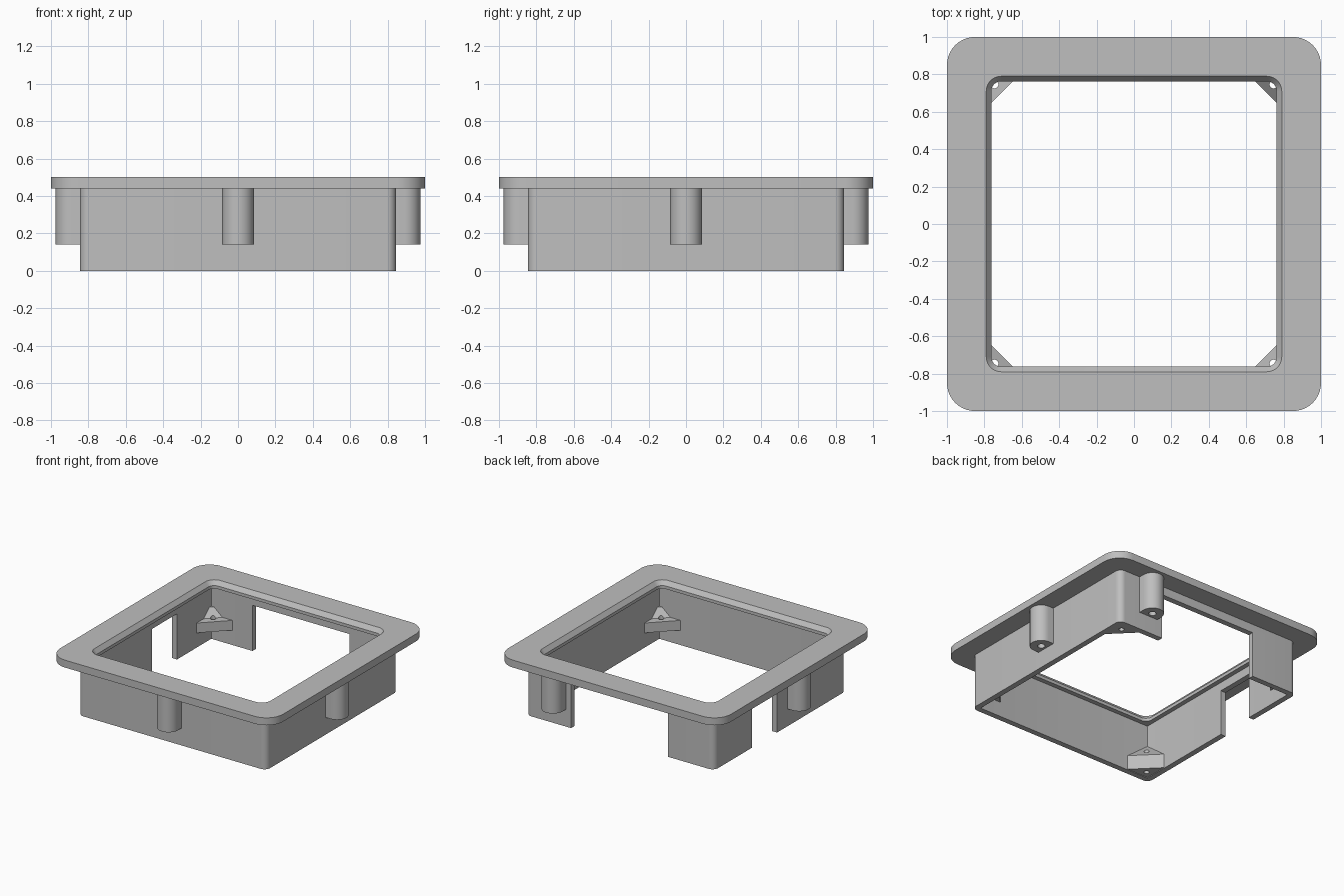
import bpy, bmesh
from math import cos, sin, pi, radians
from mathutils import Matrix

if "Cube" in bpy.data.objects:
    bpy.data.objects.remove(bpy.data.objects["Cube"], do_unlink=True)

grey = bpy.data.materials.new("plain_grey")
grey.use_nodes = True
GREY = (0.52, 0.52, 0.52, 1)
grey.diffuse_color = GREY
grey.node_tree.nodes["Principled BSDF"].inputs["Base Color"].default_value = GREY


def finish(name, bm, smooth=True):
    bmesh.ops.recalc_face_normals(bm, faces=bm.faces)
    mesh = bpy.data.meshes.new(name)
    bm.to_mesh(mesh)
    bm.free()
    mesh.materials.append(grey)
    obj = bpy.data.objects.new(name, mesh)
    bpy.context.collection.objects.link(obj)
    if smooth:
        shade(obj)
    return obj


def select(obj):
    bpy.ops.object.select_all(action='DESELECT')
    obj.select_set(True)
    bpy.context.view_layer.objects.active = obj


def shade(obj):
    select(obj)
    bpy.ops.object.shade_smooth_by_angle(angle=radians(30))


def rounded_square(half, radius, steps=10):
    points = []
    for corner in range(4):
        mid = pi / 4 + corner * pi / 2
        cx = (half - radius) * (1 if cos(mid) > 0 else -1)
        cy = (half - radius) * (1 if sin(mid) > 0 else -1)
        for i in range(steps + 1):
            a = corner * pi / 2 + i / steps * pi / 2
            points.append((cx + radius * cos(a), cy + radius * sin(a)))
    return points


def square_ring(name, section):
    """Sweep a closed section of (half width, corner radius, z) around a square."""
    bm = bmesh.new()
    loops = [[bm.verts.new((x, y, z)) for x, y in rounded_square(h, r)]
             for h, r, z in section]
    for k, a in enumerate(loops):
        b = loops[(k + 1) % len(loops)]
        for i in range(len(a)):
            j = (i + 1) % len(a)
            bm.faces.new((a[i], a[j], b[j], b[i]))
    return finish(name, bm)


def prism(name, points, z0, z1, smooth=False):
    bm = bmesh.new()
    low = [bm.verts.new((x, y, z0)) for x, y in points]
    high = [bm.verts.new((x, y, z1)) for x, y in points]
    bm.faces.new(low)
    bm.faces.new(high)
    for i in range(len(points)):
        j = (i + 1) % len(points)
        bm.faces.new((low[i], low[j], high[j], high[i]))
    return finish(name, bm, smooth)


def box(name, x0, x1, y0, y1, z0, z1):
    return prism(name, [(x0, y0), (x1, y0), (x1, y1), (x0, y1)], z0, z1)


def rod(name, x, y, radius, z0, z1):
    circle = [(x + radius * cos(i * pi / 12), y + radius * sin(i * pi / 12))
              for i in range(24)]
    return prism(name, circle, z0, z1)


def cut(obj, cutter):
    cutter.hide_render = True
    mod = obj.modifiers.new("cut", 'BOOLEAN')
    mod.operation = 'DIFFERENCE'
    mod.solver = 'EXACT'
    mod.object = cutter
    select(obj)
    bpy.ops.object.modifier_apply(modifier=mod.name)
    bpy.data.objects.remove(cutter, do_unlink=True)


# Flange with a chamfered opening
square_ring("flange", [(1, 0.15, 0.44), (1, 0.15, 0.5), (0.79, 0.08, 0.5),
                       (0.763, 0.053, 0.465), (0.763, 0.053, 0.44)])

# Skirt wall with notches in the back and the -x side
OUTER, INNER = 0.845, 0.8
wall = square_ring("skirt_wall", [(OUTER, 0.05, 0), (OUTER, 0.05, 0.45),
                                  (INNER, 0.002, 0.45), (INNER, 0.002, 0)])
cut(wall, box("back_notch", -0.43, 0.44, 0.7, 0.95, -0.1, 0.37))
cut(wall, box("side_notch", -0.95, -0.7, 0.04, 0.36, -0.1, 0.37))
shade(wall)

# Screw posts: half round outside, flat sides running into the wall
RADIUS, CENTRE = 0.085, 0.89
for name, turn, shift in (("front_post", 0, 0), ("right_post", 1, 0),
                          ("back_post", 2, -0.57), ("left_post", 3, 0.18)):
    outline = [(RADIUS * cos(a), -CENTRE + RADIUS * sin(a))
               for a in (pi + i * pi / 16 for i in range(17))]
    outline += [(RADIUS, -0.82), (-RADIUS, -0.82)]
    post = prism(name, outline, 0.14, 0.45)
    cut(post, rod("pilot_hole", 0, -CENTRE, 0.028, 0.1, 0.36))
    post.data.transform(Matrix.Rotation(turn * pi / 2, 4, 'Z')
                        @ Matrix.Translation((shift, 0, 0)))
    shade(post)


def corner_bracket(name, sx, sy, levels):
    """Stack of corner triangles, each given as (leg length, z)."""
    bm = bmesh.new()
    edge = 0.81
    rings = []
    for leg, z in levels:
        rings.append([bm.verts.new((sx * x, sy * y, z)) for x, y in
                      ((edge, edge), (edge - leg, edge), (edge, edge - leg))])
    bm.faces.new(rings[0])
    bm.faces.new(rings[-1])
    for a, b in zip(rings, rings[1:]):
        for i in range(3):
            j = (i + 1) % 3
            bm.faces.new((a[i], a[j], b[j], b[i]))
    bracket = finish(name, bm, False)
    cut(bracket, rod("bracket_hole", sx * 0.745, sy * 0.745, 0.02, -0.1, 0.4))
    shade(bracket)


# Two opposite corners carry sloped brackets, the other two raised ledges
SLOPED = [(0.21, 0.005), (0.21, 0.12), (0.012, 0.275)]
LEDGE = [(0.21, 0.12), (0.21, 0.2), (0.12, 0.2), (0.045, 0.265)]
for side, sx in (("right", 1), ("left", -1)):
    for end, sy in (("back", 1), ("front", -1)):
        corner_bracket(f"{end}_{side}_bracket", sx, sy,
                       SLOPED if sx == sy else LEDGE)
